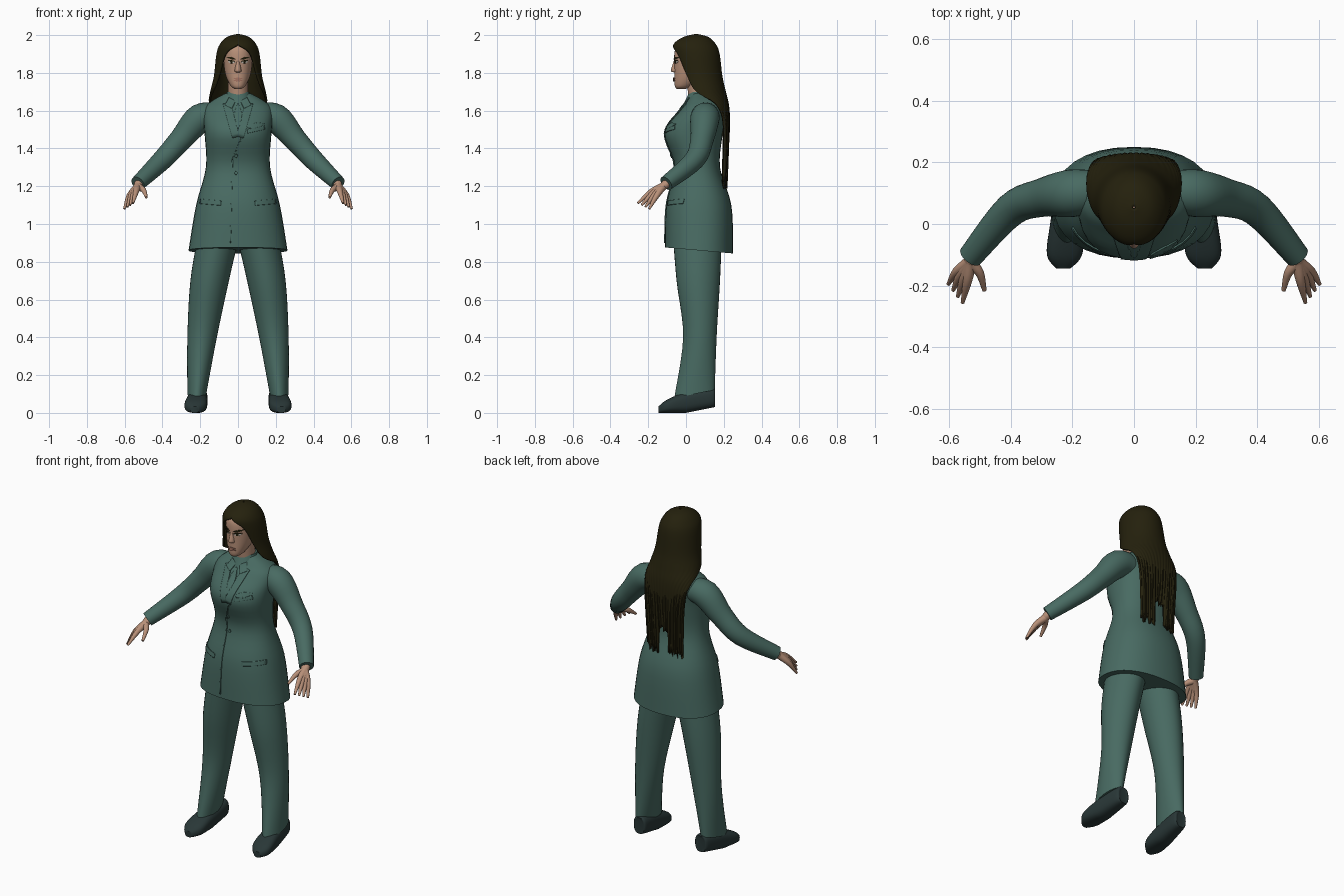
import bpy, bmesh, math, random
from mathutils import Vector
from mathutils.bvhtree import BVHTree

random.seed(4)
if "Cube" in bpy.data.objects:
    bpy.data.objects.remove(bpy.data.objects["Cube"], do_unlink=True)


def material(name, *rgb):
    mat = bpy.data.materials.new(name)
    mat.use_nodes = True
    mat.diffuse_color = (*rgb, 1)
    mat.node_tree.nodes["Principled BSDF"].inputs["Base Color"].default_value = (*rgb, 1)
    return mat


SUIT = material("suit green", .065, .145, .122)
SKIN = material("skin", .48, .28, .19)
HAIR = material("dark brown hair", .018, .015, .004)
SHOE = material("shoe black", .022, .038, .038)
EYE = material("eye white", .55, .5, .45)
LIPS = material("lips", .36, .17, .12)


def finish(name, bm, mat, thickness=0):
    """Turn a bmesh into a smooth-shaded object and return its ray-cast tree."""
    bmesh.ops.remove_doubles(bm, verts=bm.verts, dist=.0001)
    bmesh.ops.recalc_face_normals(bm, faces=bm.faces)
    tree = BVHTree.FromBMesh(bm)
    mesh = bpy.data.meshes.new(name)
    bm.to_mesh(mesh)
    bm.free()
    mesh.materials.append(mat)
    obj = bpy.data.objects.new(name, mesh)
    bpy.context.collection.objects.link(obj)
    if thickness:
        modifier = obj.modifiers.new("thickness", "SOLIDIFY")
        modifier.thickness, modifier.offset = thickness, 0
    bpy.ops.object.select_all(action="DESELECT")
    obj.select_set(True)
    bpy.context.view_layer.objects.active = obj
    bpy.ops.object.shade_smooth_by_angle(angle=math.radians(45))
    return tree


def refine(rows, steps=5):
    """Smooth interpolation through rows of numbers."""
    result, last = [], len(rows) - 1
    for i in range(last):
        before, start, end, after = (rows[min(last, max(0, i + j))] for j in (-1, 0, 1, 2))
        for step in range(steps):
            t = step / steps
            ease = t * t * (3 - 2 * t)
            result.append([b + (c - b) * ease
                           + t * (1 - t) * ((1 - t) * (c - a) - t * (d - b)) / 2
                           for a, b, c, d in zip(before, start, end, after)])
    return result + [list(rows[last])]


def power(value, exponent):
    return math.copysign(abs(value) ** exponent, value)


def ring(centre, across, along, exponent=1, count=32):
    angles = [math.tau * i / count for i in range(count)]
    return [Vector(centre) + Vector(across) * power(math.cos(angle), exponent)
            + Vector(along) * power(math.sin(angle), exponent) for angle in angles]


def add_grid(bm, grid, closed=False):
    rows = [[bm.verts.new(point) for point in row] for row in grid]
    for upper, lower in zip(rows, rows[1:]):
        for i in range(0 if closed else 1, len(upper)):
            bm.faces.new((upper[i - 1], upper[i], lower[i], lower[i - 1]))
    return rows


def loft(name, rings, mat):
    bm = bmesh.new()
    rows = add_grid(bm, rings, True)
    bm.faces.new(rows[0])
    bm.faces.new(rows[-1])
    return finish(name, bm, mat)


def stack(name, mat, rows, exponent=1, hem_rise=0):
    """Level sections: z, centre x, half width, y front, y back; the hem may slope."""
    rings = []
    for i, (z, x, half, front, back) in enumerate(refine(rows)):
        rise = hem_rise * max(0, 1 - i / 4)
        rings.append(ring((x, (front + back) / 2, z), (half, 0, 0),
                          (0, (back - front) / 2, rise), exponent))
    return loft(name, rings, mat)


def centred(*rows):
    return [(z, 0, *rest) for z, *rest in rows]


def tube(name, mat, side, rows):
    """Round limb through rows of x, y, z, radius."""
    points = [(Vector((side * x, y, z)), radius) for x, y, z, radius in refine(rows)]
    rings = []
    for i, (point, radius) in enumerate(points):
        before, after = points[max(i - 1, 0)][0], points[min(i + 1, len(points) - 1)][0]
        direction = (after - before).normalized()
        across = direction.cross(Vector((0, 0, 1))).normalized()
        rings.append(ring(point, across * radius, across.cross(direction) * radius))
    loft(name, rings, mat)


def band(name, mat, tree, start, end, width, side=1, lift=.003, pointed=False):
    """Thin plate along a line, laid on the front of a surface."""
    start, end = (Vector((side * x, 0, z)) for x, z in (start, end))
    across = (end - start).cross(Vector((0, 1, 0))).normalized() * width
    grid, count = [], 10
    for i in range(count + 1):
        scale = math.sin(math.pi * i / count) if pointed else 1
        row = []
        for j in range(count + 1):
            point = start.lerp(end, i / count) + across * scale * (j / count - .5)
            point.y = -1
            hit = tree.ray_cast(point, Vector((0, 1, 0)))[0]
            row.append((hit or Vector((point.x, 0, point.z))) - Vector((0, lift, 0)))
        grid.append(row)
    bm = bmesh.new()
    add_grid(bm, grid)
    finish(name, bm, mat, .005)


SIDES = ((1, "left_"), (-1, "right_"))

# Jacket body and shirt collar
jacket = stack("jacket", SUIT, centred(
    (.86, .262, -.112, .25), (1.1, .222, -.105, .24), (1.3, .17, -.06, .18),
    (1.48, .177, -.113, .194), (1.6, .184, -.035, .204), (1.65, .14, .005, .18),
    (1.69, .07, .03, .13)), .88, -.016)
stack("shirt_collar", SUIT, centred((1.63, .08, -.015, .15), (1.7, .06, .018, .135)))

# Lapels, pockets and front closing
for side, label in SIDES:
    band(label + "lapel", SUIT, jacket, (.06, 1.64), (.01, 1.46), .04, side)
    band(label + "collar_point", SUIT, jacket, (.03, 1.66), (.05, 1.62), .04, side, .006)
    band(label + "pocket_flap", SUIT, jacket, (.09, 1.11), (.2, 1.12), .025, side)
band("necktie", SUIT, jacket, (0, 1.64), (0, 1.5), .04, pointed=True)
band("front_overlap", SUIT, jacket, (.02, 1.46), (-.03, 1.34), .006)
band("front_edge", SUIT, jacket, (-.03, 1.34), (-.04, .9), .006)
band("breast_pocket", SUIT, jacket, (.05, 1.49), (.14, 1.51), .02)
band("pocket_square", SUIT, jacket, (.05, 1.51), (.14, 1.53), .03, pointed=True)
for z in (1.36, 1.27):
    band("button", SUIT, jacket, (-.02, z), (0, z), .02, lift=.006, pointed=True)

for side, label in SIDES:
    # Sleeves and trousers
    tube(label + "sleeve", SUIT, side, [
        (.1, .11, 1.57, .06), (.2, .1, 1.56, .077), (.3, .085, 1.45, .062),
        (.4, .045, 1.34, .054), (.53, -.105, 1.215, .04)])
    stack(label + "trouser_leg", SUIT, [
        (z, side * x, half, front, back) for z, x, half, front, back in (
            (.1, .218, .05, -.062, .152), (.4, .19, .078, -.015, .162),
            (.7, .15, .102, -.05, .18), (.95, .1, .11, -.07, .19))], 1.06, .022)

    # Hand: each finger runs from the wrist, so the roots merge into a palm
    wrist = [(.518, -.09, 1.225, .022), (.53, -.12, 1.2, .021)]
    tube(label + "thumb", SKIN, side, wrist + [(.5, -.16, 1.18, .014), (.485, -.215, 1.14, .007)])
    for i, finger in enumerate(("index", "middle", "ring", "little")):
        knuckle = Vector((.54, -.185, 1.17)).lerp(Vector((.575, -.155, 1.15)), i / 3)
        tip = Vector((.556, -.255, 1.11)).lerp(Vector((.602, -.195, 1.08)), i / 3)
        tube(label + finger + "_finger", SKIN, side, wrist + [(*knuckle, .015), (*tip, .006)])

    # Shoe, lofted from heel to toe: y, half width, top
    rings = []
    for y, half, top in refine([(.152, .02, .115), (.14, .042, .132), (0, .055, .11),
                                (-.1, .057, .07), (-.145, .022, .035)]):
        sole = .2 * max(y, 0)
        rings.append(ring((side * (.217 - y / 12), y, (top + sole) / 2), (half, 0, 0),
                          (0, 0, (top - sole) / 2), .75))
    loft(label + "shoe", rings, SHOE)

# Head, neck and nose
stack("neck", SKIN, centred((1.62, .055, .02, .13), (1.78, .052, 0, .125)))
face = stack("head", SKIN, centred(
    (1.716, .02, -.05, 0), (1.735, .042, -.06, .04), (1.8, .069, -.061, .12),
    (1.9, .078, -.062, .145), (1.94, .068, -.048, .135), (1.975, .04, -.01, .1)), .92)
stack("nose", SKIN, centred((1.803, .012, -.066, -.03), (1.814, .018, -.08, -.03),
                            (1.872, .007, -.061, -.03)))

# Lips, eyes and brows
for name, z in (("upper_lip", 1.77), ("lower_lip", 1.76)):
    band(name, LIPS, face, (-.026, z), (.026, z), .011, lift=.004, pointed=True)
for side, label in SIDES:
    band(label + "eye", EYE, face, (.015, 1.855), (.053, 1.86), .017, side, .001, True)
    band(label + "iris", HAIR, face, (.029, 1.857), (.039, 1.857), .012, side, .002)
    band(label + "upper_lash", HAIR, face, (.014, 1.862), (.056, 1.866), .006, side, .003, True)
    band(label + "eyebrow", HAIR, face, (.012, 1.872), (.062, 1.885), .01, side, .002, True)

# Long hair: an open-fronted sheet; z, half width, y front, y back, opening in degrees
hair_rows = refine([
    (2, .004, .05, .058, 0), (1.985, .055, -.01, .115, 0), (1.95, .09, -.06, .152, 0),
    (1.9, .108, -.062, .172, 36), (1.78, .122, -.04, .187, 56), (1.7, .141, -.02, .205, 72),
    (1.62, .154, .05, .222, 110), (1.5, .152, .1, .224, 122), (1.19, .135, .12, .212, 122)])
columns = 64
# Uneven ends with a notch in the middle of the back
lengths = [random.uniform(.85, 1.03) - (.45 if abs(j / columns - .5) < .12 else 0)
           for j in range(columns + 1)]
grid = []
for z, half, front, back, opening in hair_rows:
    start = math.radians(max(0, opening))
    loose = max(0, min(1, (1.75 - z) / .3))
    row = []
    for j, length in enumerate(lengths):
        angle = start + (math.tau - 2 * start) * j / columns
        y = (front + back) / 2 - (back - front) / 2 * power(math.cos(angle), 1 - loose / 4)
        row.append((half * math.sin(angle), y + .003 * loose * math.sin(1.7 * j),
                    z + max(0, 1.5 - z) * (1 - length)))
    grid.append(row)
hair = bmesh.new()
add_grid(hair, grid)
finish("long_hair", hair, HAIR, .012)
